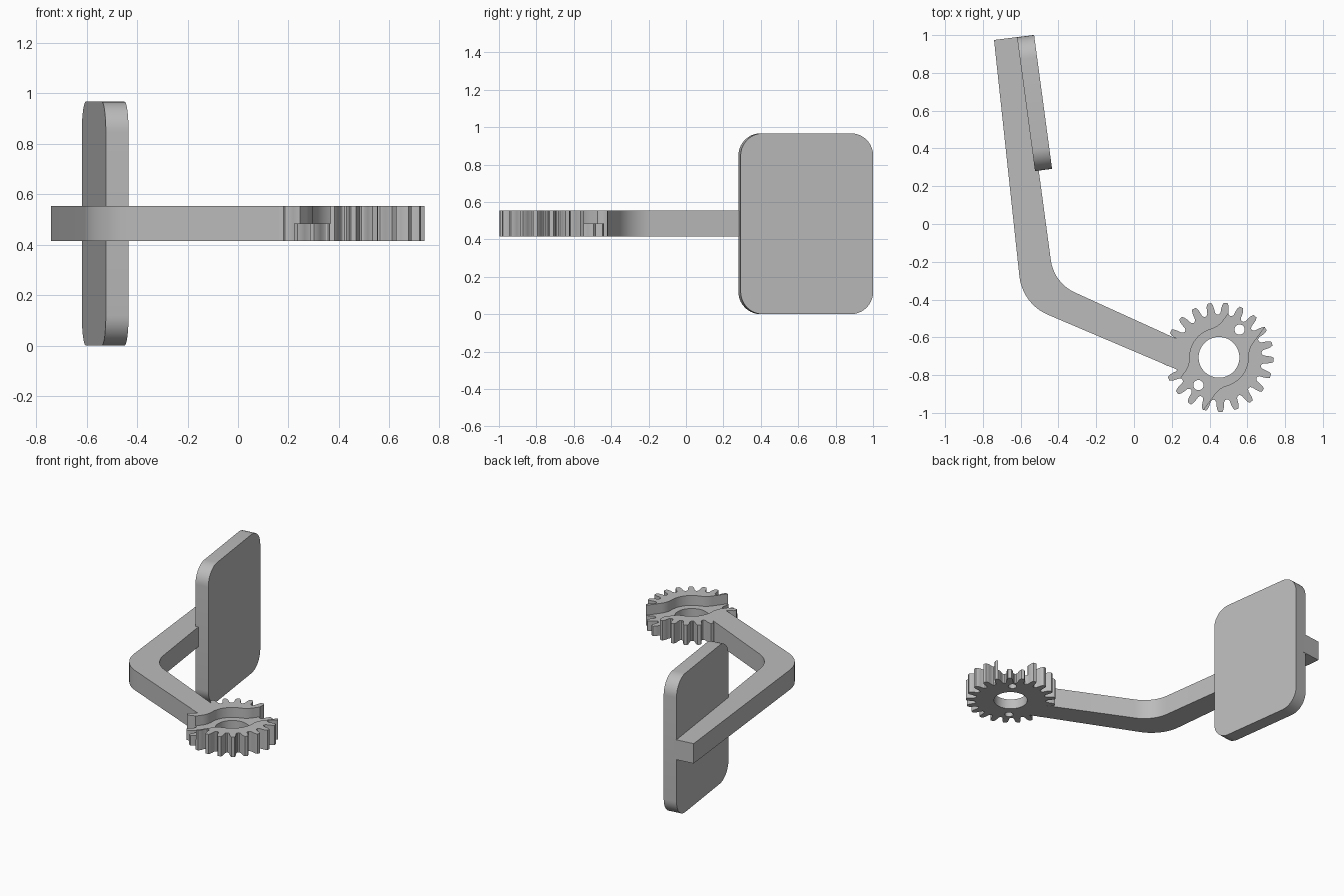
import bpy, bmesh, math
from mathutils import Vector, Matrix

old = bpy.data.objects.get("Cube")
if old:
    bpy.data.objects.remove(old, do_unlink=True)

grey = bpy.data.materials.new("mid grey")
grey.use_nodes = True
colour = (0.5, 0.5, 0.5, 1)
grey.diffuse_color = colour
grey.node_tree.nodes["Principled BSDF"].inputs["Base Color"].default_value = colour

Z0, Z1 = 0.415, 0.553           # underside and top of arm and gear
ZM = (Z0 + Z1) / 2              # floor of the gear channel
CENTRE = Vector((0.45, -0.706))
AXIS = math.radians(53.5)       # direction of the channel


def prism(name, outline, z0, z1, matrix=Matrix()):
    """Extrude a flat outline from z0 to z1, then place it."""
    bm = bmesh.new()
    face = bm.faces.new([bm.verts.new((p[0], p[1], z0)) for p in outline])
    top = bmesh.ops.extrude_face_region(bm, geom=[face])["geom"]
    bmesh.ops.translate(bm, vec=(0, 0, z1 - z0),
                        verts=[v for v in top if isinstance(v, bmesh.types.BMVert)])
    bmesh.ops.recalc_face_normals(bm, faces=bm.faces)
    bm.transform(matrix)
    mesh = bpy.data.meshes.new(name)
    bm.to_mesh(mesh)
    bm.free()
    mesh.materials.append(grey)
    obj = bpy.data.objects.new(name, mesh)
    bpy.context.collection.objects.link(obj)
    return obj


def arc(cx, cy, r, a0, a1, n=12):
    return [(cx + r * math.cos(a0 + (a1 - a0) * i / n),
             cy + r * math.sin(a0 + (a1 - a0) * i / n)) for i in range(n + 1)]


def fillet(points, n=10):
    """Round polygon corners given as (x, y, radius)."""
    out = []
    for i, (x, y, r) in enumerate(points):
        p = Vector((x, y))
        if r == 0:
            out.append(p)
            continue
        a = (Vector(points[i - 1][:2]) - p).normalized()
        b = (Vector(points[(i + 1) % len(points)][:2]) - p).normalized()
        half = a.angle(b) / 2
        c = p + (a + b).normalized() * r / math.sin(half)
        s, e = p + a * r / math.tan(half) - c, p + b * r / math.tan(half) - c
        sweep = math.pi - 2 * half
        for k in range(n + 1):
            t = k / n
            out.append(c + (s * math.sin((1 - t) * sweep) + e * math.sin(t * sweep)) / math.sin(sweep))
    return out


def boolean(obj, tool, operation):
    mod = obj.modifiers.new(operation, "BOOLEAN")
    mod.operation, mod.object, mod.solver = operation, tool, "EXACT"
    bpy.context.view_layer.objects.active = obj
    bpy.ops.object.modifier_apply(modifier=mod.name)
    bpy.data.objects.remove(tool, do_unlink=True)


# Gear outline: slim teeth with rounded tips and hollow roots
TEETH = 21
step = 2 * math.pi / TEETH
tooth = [(-0.5, 0.226), (-0.38, 0.229), (-0.29, 0.238), (-0.25, 0.26), (-0.2, 0.277), (-0.12, 0.290),
         (0.12, 0.290), (0.2, 0.277), (0.25, 0.26), (0.29, 0.238), (0.38, 0.229)]
outline = []
for k in range(TEETH):
    for f, r in tooth:
        a = math.radians(83) + (k + f) * step
        outline.append(CENTRE + r * Vector((math.cos(a), math.sin(a))))
gear_arm = prism("gear_and_arm", outline, Z0, Z1)

# Bent, slightly tapering arm joined to the gear
arm = prism("arm", fillet([(-0.741, 0.974, 0), (-0.591, -0.423, 0.25), (0.235, -0.774, 0),
                           (0.29, -0.637, 0), (-0.424, -0.312, 0.22), (-0.6, 0.992, 0)]), Z0, Z1)
boolean(gear_arm, arm, "UNION")

# Channel across the upper half of the gear, widening around the bore
R, F, W = 0.155, 0.12, 0.098
fu = math.sqrt((R + F) ** 2 - (W + F) ** 2)
ang = math.atan2(W + F, fu)
side = [(0.36, W)] + arc(fu, W + F, F, -math.pi / 2, ang - math.pi)
side += arc(0, 0, R, ang, math.pi - ang, 20)[1:-1]
side += arc(-fu, W + F, F, -ang, -math.pi / 2) + [(-0.36, W)]
place = Matrix.Translation((*CENTRE, 0)) @ Matrix.Rotation(AXIS, 4, "Z")
channel = prism("channel_cutter", side + [(-x, -y) for x, y in side], ZM, Z1 + 0.1, place)
boolean(gear_arm, channel, "DIFFERENCE")

# Central bore and two pin holes
for offset, radius in ((0, 0.108), (0.183, 0.027), (-0.183, 0.027)):
    hole = prism("hole_cutter", arc(offset, 0, radius, 0, 2 * math.pi, 48)[:-1], Z0 - 0.1, Z1 + 0.1, place)
    boolean(gear_arm, hole, "DIFFERENCE")

# Upright pad with rounded corners, fixed to the end of the arm
L, H, C = 0.715, 0.967, 0.12
along = Vector((-0.133, 0.991, 0)).normalized()
up = Vector((0, 0, 1))
frame = Matrix((along, up, along.cross(up))).transposed().to_4x4()
frame.translation = (-0.524, 0.28, 0)
pad = prism("pad", fillet([(0, 0, C), (L, 0, C), (L, H, C), (0, H, C)]), 0, 0.091, frame)

for obj in (gear_arm, pad):
    bpy.ops.object.select_all(action="DESELECT")
    obj.select_set(True)
    bpy.context.view_layer.objects.active = obj
    bpy.ops.object.shade_smooth_by_angle(angle=math.radians(30))
